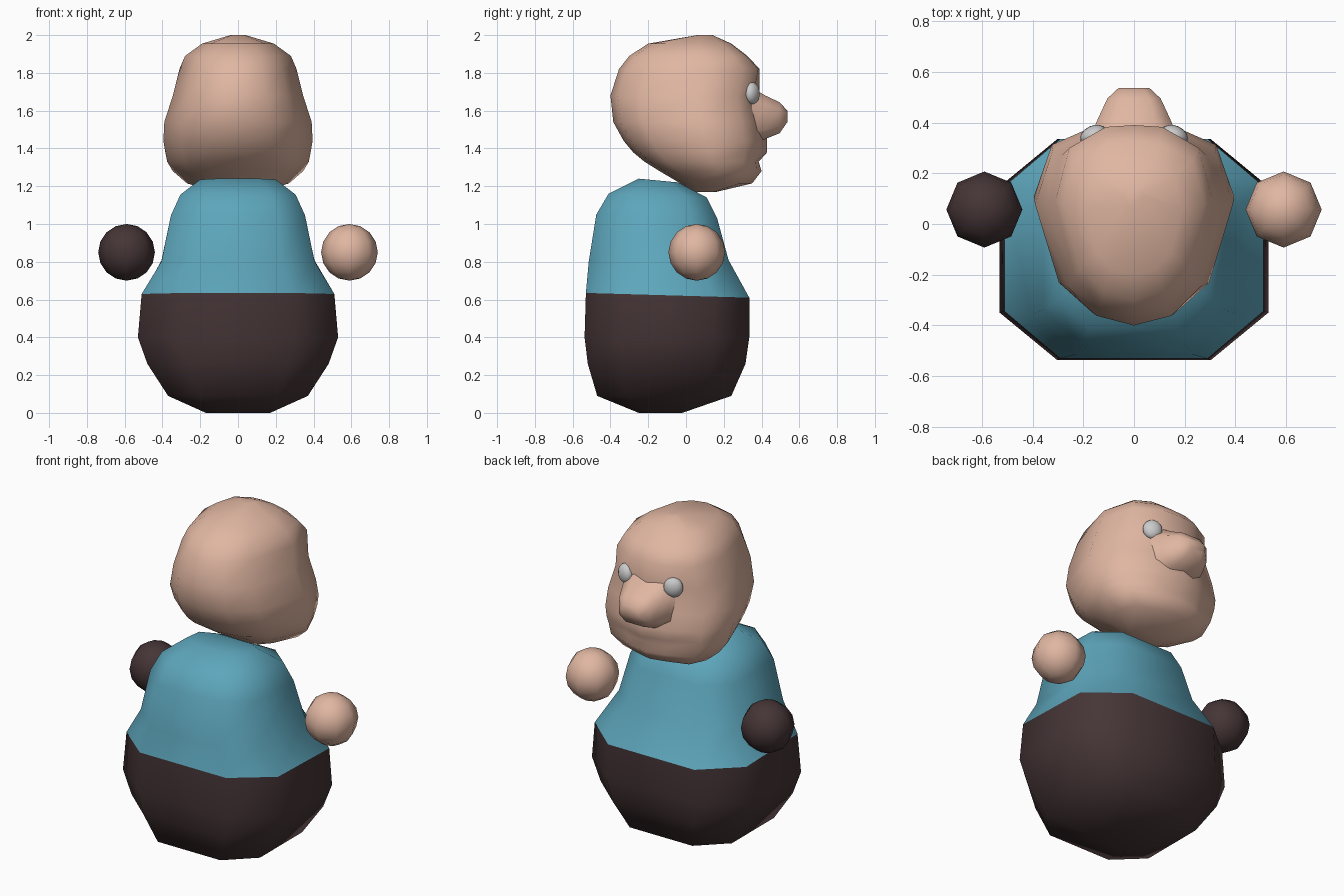
import bpy, bmesh
from math import radians

if "Cube" in bpy.data.objects:
    bpy.data.objects.remove(bpy.data.objects["Cube"])


def material(name, rgb):
    m = bpy.data.materials.new(name)
    m.diffuse_color = (*rgb, 1)
    m.use_nodes = True
    m.node_tree.nodes["Principled BSDF"].inputs["Base Color"].default_value = m.diffuse_color
    return m


SKIN = material("skin", (0.75, 0.47, 0.36))
TEAL = material("teal", (0.11, 0.38, 0.50))
DARK = material("dark_brown", (0.06, 0.035, 0.037))


def finish(ob, mat=None, angle=60):
    if mat:
        ob.data.materials.append(mat)
    bpy.ops.object.select_all(action='DESELECT')
    ob.select_set(True)
    bpy.context.view_layer.objects.active = ob
    bpy.ops.object.shade_smooth_by_angle(angle=radians(angle))
    return ob


def loft(name, rings, mat, angle=60):
    """Skin a stack of point rings and cap both ends."""
    bm = bmesh.new()
    vs = [[bm.verts.new(p) for p in ring] for ring in rings]
    n = len(vs[0])
    for a, b in zip(vs, vs[1:]):
        for i in range(n):
            j = (i + 1) % n
            bm.faces.new((a[i], a[j], b[j], b[i]))
    bm.faces.new(vs[0])
    bm.faces.new(vs[-1])
    bmesh.ops.recalc_face_normals(bm, faces=bm.faces)
    me = bpy.data.meshes.new(name)
    bm.to_mesh(me)
    bm.free()
    ob = bpy.data.objects.new(name, me)
    bpy.context.collection.objects.link(ob)
    return finish(ob, mat, angle)


def sphere(name, loc, scale, segs, rings, mat=None, turn=0):
    bpy.ops.mesh.primitive_uv_sphere_add(segments=segs, ring_count=rings, location=loc,
                                         rotation=(0, 0, turn))
    ob = bpy.context.object
    ob.name = name
    ob.scale = scale
    return finish(ob, mat)


# Octagonal cross-section for the body
K = 0.57
OCT = [(1, -K), (1, K), (K, 1), (-K, 1), (-1, K), (-1, -K), (-K, -1), (K, -1)]


def body_ring(hw, y0, y1, z0, z1):
    """Octagon between y0 and y1, tilted from height z0 to z1."""
    return [(hw * u, (y0 + y1) / 2 + (y1 - y0) / 2 * v,
             (z0 + z1) / 2 + (z1 - z0) / 2 * v) for u, v in OCT]


# Body: trousers and shirt share the waist ring
waist = (0.51, -0.53, 0.335, 0.635, 0.61)
loft("trousers", [body_ring(*r) for r in (
    (0.17, -0.25, -0.02, 0, 0), (0.37, -0.47, 0.24, 0.09, 0.09),
    (0.48, -0.52, 0.315, 0.26, 0.26), (0.53, -0.537, 0.335, 0.40, 0.40), waist)], DARK)
loft("shirt", [body_ring(*r) for r in (
    waist, (0.405, -0.515, 0.225, 0.80, 0.81), (0.355, -0.475, 0.165, 1.05, 1.03),
    (0.305, -0.41, 0.11, 1.16, 1.14), (0.2, -0.25, -0.04, 1.24, 1.22))], TEAL)

# Head: narrow at the back, broad at the cheeks, flat face
HALF = [(0.43, 0.05), (0.76, 0.2), (1, 0.6), (0.82, 0.88), (0.36, 0.99)]


def head_ring(z, hw, back, front, centre):
    """Ring whose front middle point sits at y = centre."""
    half = [(hw * u, back + (front - back) * t, z) for u, t in HALF]
    return ([(0, back, z)] + half + [(0, centre, z)]
            + [(-x, y, z) for x, y, z in reversed(half)])


loft("head", [head_ring(*r) for r in (
    (1.17, 0.12, 0.03, 0.16, 0.16),
    (1.215, 0.27, -0.03, 0.33, 0.35),
    (1.28, 0.345, -0.14, 0.38, 0.40),
    (1.33, 0.375, -0.22, 0.375, 0.385),
    (1.38, 0.385, -0.28, 0.395, 0.43),
    (1.44, 0.395, -0.33, 0.40, 0.43),
    (1.54, 0.39, -0.385, 0.385, 0.41),
    (1.68, 0.345, -0.40, 0.365, 0.39),
    (1.82, 0.31, -0.355, 0.39, 0.39),
    (1.89, 0.28, -0.30, 0.325, 0.325),
    (1.955, 0.19, -0.20, 0.24, 0.24),
    (2.0, 0.04, 0.06, 0.14, 0.14))], SKIN)


# Nose: octagonal stack running forward along y
def nose_ring(y, hw, z0, z1):
    return [(hw * u, y, (z0 + z1) / 2 + (z1 - z0) / 2 * v) for u, v in OCT]


loft("nose", [nose_ring(*r) for r in (
    (0.35, 0.17, 1.43, 1.72), (0.42, 0.14, 1.45, 1.68),
    (0.495, 0.105, 1.48, 1.645), (0.537, 0.06, 1.54, 1.60))], SKIN)

# Eyes and floating hands
for side, label, mat in ((1, "right", SKIN), (-1, "left", DARK)):
    sphere(label + "_eye", (side * 0.16, 0.35, 1.692), (0.055, 0.038, 0.058), 16, 10,
           turn=-side * radians(25))
    sphere(label + "_hand", (side * 0.59, 0.057, 0.85), (0.15, 0.15, 0.15), 8, 8, mat)
